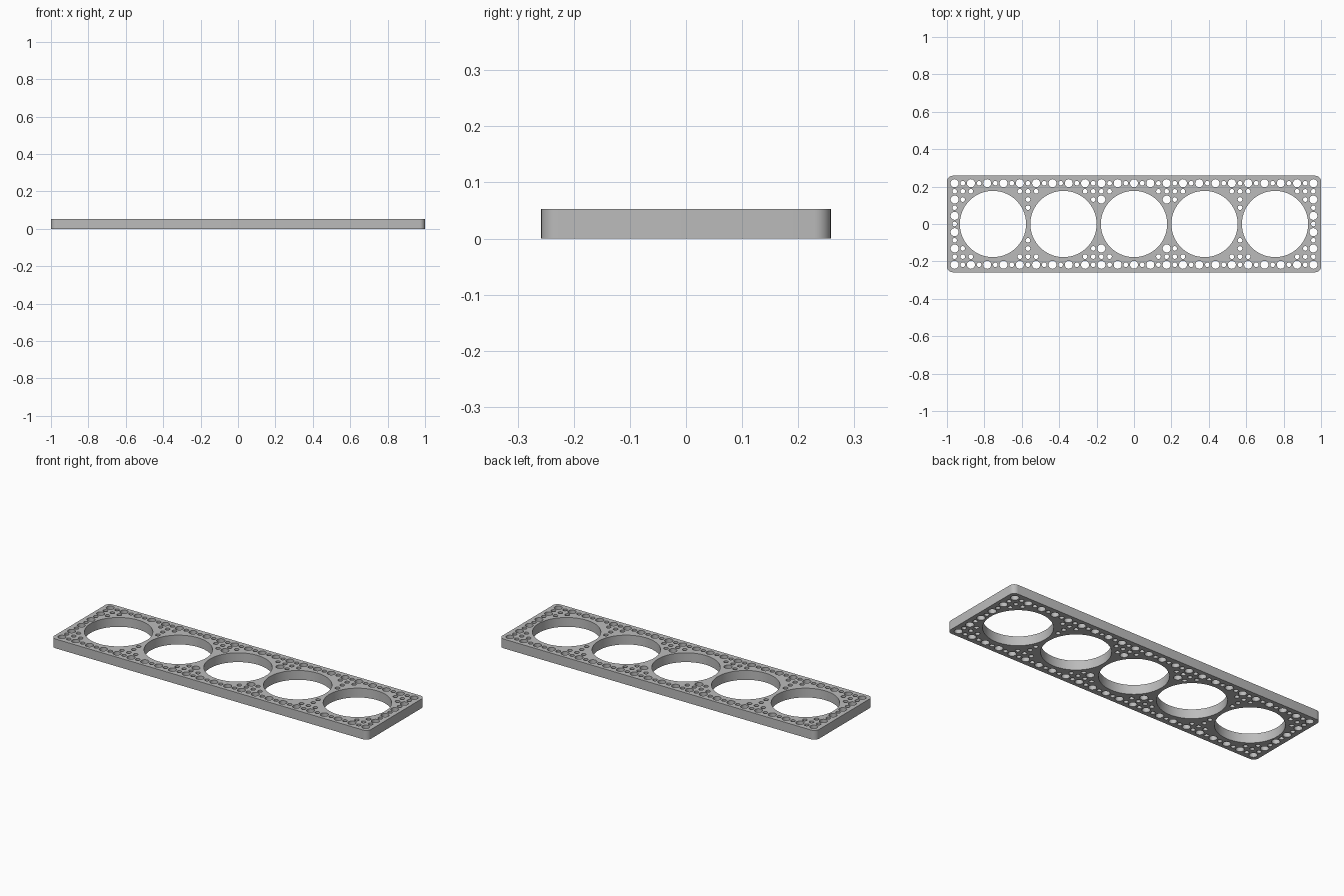
import bpy, bmesh, math

cube = bpy.data.objects.get("Cube")
if cube:
    bpy.data.objects.remove(cube, do_unlink=True)

HALF_X, HALF_Y, THICK, CORNER = 1.0, 0.258, 0.053, 0.03
PITCH = 0.0436          # half the spacing of the large pin holes
BAY, BAY_R = 0.377, 0.177
LARGE_R, SMALL_R = 0.0214, 0.0125

grey = bpy.data.materials.new("light_grey")
grey.use_nodes = True
colour = (0.5, 0.5, 0.5, 1)
grey.diffuse_color = colour
grey.node_tree.nodes["Principled BSDF"].inputs["Base Color"].default_value = colour

curve = bpy.data.curves.new("perforated_plate", "CURVE")
curve.dimensions = "2D"
curve.fill_mode = "BOTH"
curve.extrude = THICK / 2


def add_loop(points):
    spline = curve.splines.new("POLY")
    spline.points.add(len(points) - 1)
    for p, (x, y) in zip(spline.points, points):
        p.co = (x, y, 0, 1)
    spline.use_cyclic_u = True


def arc(cx, cy, r, start, sweep, steps):
    return [(cx + r * math.cos(start + sweep * k / steps),
             cy + r * math.sin(start + sweep * k / steps)) for k in range(steps)]


def hole(cx, cy, r, steps):
    add_loop(arc(cx, cy, r, 0, math.tau, steps))


# Rounded outline
outline = []
for q, (sx, sy) in enumerate([(1, 1), (-1, 1), (-1, -1), (1, -1)]):
    outline += arc(sx * (HALF_X - CORNER), sy * (HALF_Y - CORNER), CORNER,
                   q * math.pi / 2, math.pi / 2 * 9 / 8, 9)
add_loop(outline)

# Five large round openings
bays = [k * BAY for k in range(-2, 3)]
for x in bays:
    hole(x, 0, BAY_R, 96)

# Lattice of large and small pin holes wherever they clear the openings
for i in range(-22, 23):
    for j in range(-5, 6):
        x, y = i * PITCH, j * PITCH
        large = i % 2 == 0 and j % 2 == 1
        r, margin = (LARGE_R, 0.01) if large else (SMALL_R, 0.014)
        if min(math.hypot(x - b, y) for b in bays) - BAY_R - r > margin:
            hole(x, y, r, 24 if large else 16)

# Turn the filled profile into a closed mesh
plate = bpy.data.objects.new("perforated_plate", curve)
bpy.context.collection.objects.link(plate)
plate.location.z = THICK / 2
bpy.ops.object.select_all(action="DESELECT")
plate.select_set(True)
bpy.context.view_layer.objects.active = plate
bpy.ops.object.convert(target="MESH")
plate = bpy.context.object

bm = bmesh.new()
bm.from_mesh(plate.data)
bmesh.ops.remove_doubles(bm, verts=bm.verts, dist=0.0001)
bmesh.ops.recalc_face_normals(bm, faces=bm.faces)
bm.to_mesh(plate.data)
bm.free()
plate.data.materials.clear()
plate.data.materials.append(grey)
bpy.ops.object.shade_smooth_by_angle(angle=math.radians(35))
